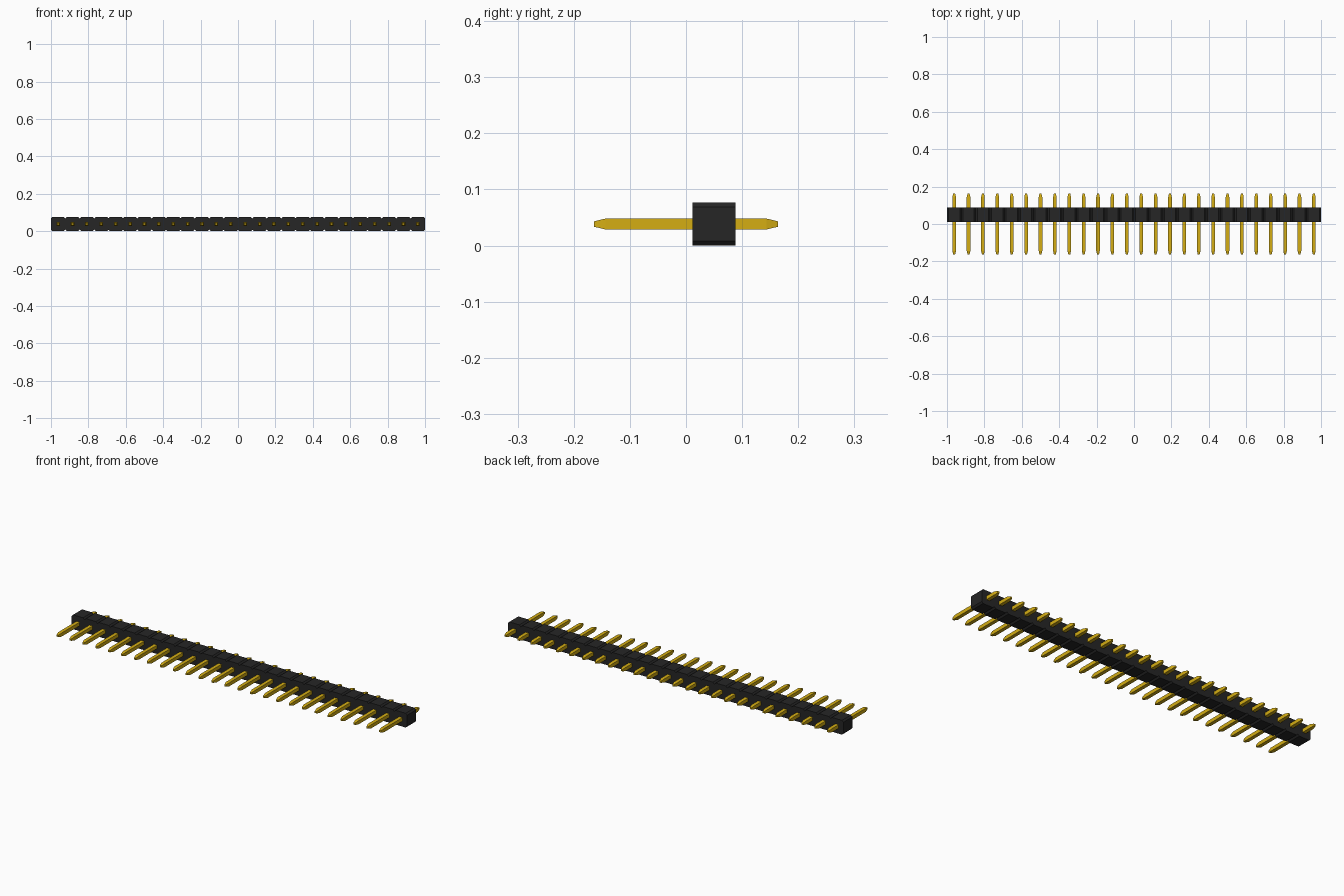
import bpy
import bmesh
from mathutils import Matrix, Vector

cube = bpy.data.objects.get("Cube")
if cube:
    bpy.data.objects.remove(cube)

COUNT = 26
PITCH = 2 / COUNT
CHAMFER = PITCH * 0.11
PIN = PITCH / 4
MID_Z = PITCH / 2
BODY_Y = 0.05


def material(name, color, rough):
    mat = bpy.data.materials.new(name)
    mat.use_nodes = True
    mat.diffuse_color = color
    bsdf = mat.node_tree.nodes["Principled BSDF"]
    bsdf.inputs["Base Color"].default_value = color
    bsdf.inputs["Roughness"].default_value = rough
    return mat


def loft(bm, sections):
    """Skin a row of matching closed sections and cap both ends."""
    rings = [[bm.verts.new(p) for p in s] for s in sections]
    n = len(rings[0])
    for a, b in zip(rings, rings[1:]):
        for i in range(n):
            j = (i + 1) % n
            bm.faces.new((a[i], a[j], b[j], b[i]))
    bm.faces.new(rings[0][::-1])
    bm.faces.new(rings[-1])


def finish(bm, name, mat):
    bmesh.ops.recalc_face_normals(bm, faces=bm.faces)
    mesh = bpy.data.meshes.new(name)
    bm.to_mesh(mesh)
    bm.free()
    mesh.materials.append(mat)
    obj = bpy.data.objects.new(name, mesh)
    bpy.context.collection.objects.link(obj)
    return obj


black = material("black plastic", (0.019, 0.019, 0.019, 1), 0.6)
gold = material("gold metal", (0.66, 0.42, 0.007, 1), 0.4)

# Housing: one strip, notched top and bottom between the pins
bm = bmesh.new()
stations = [(-1, MID_Z - CHAMFER)]
for i in range(COUNT):
    left = -1 + i * PITCH
    right = left + PITCH
    stations += [(left + CHAMFER, MID_Z), (right - CHAMFER, MID_Z),
                 (right, MID_Z - CHAMFER)]
depth = PITCH / 2
loft(bm, [[(x, BODY_Y + sy * depth, MID_Z + sz * h)
           for sy, sz in ((-1, -1), (1, -1), (1, 1), (-1, 1))]
          for x, h in stations])
finish(bm, "housing", black)

# Pins: square bars with tapered tips at both ends
TIP = PIN * 1.05
END = 0.164
for i in range(COUNT):
    x = -1 + (i + 0.5) * PITCH
    bm = bmesh.new()
    loft(bm, [[(x + sx * w, y, MID_Z + sz * w)
               for sx, sz in ((-1, -1), (1, -1), (1, 1), (-1, 1))]
              for y, w in ((-END, PIN / 4), (-END + TIP, PIN / 2),
                           (END - TIP, PIN / 2), (END, PIN / 4))])
    finish(bm, f"pin_{i + 1}", gold)
